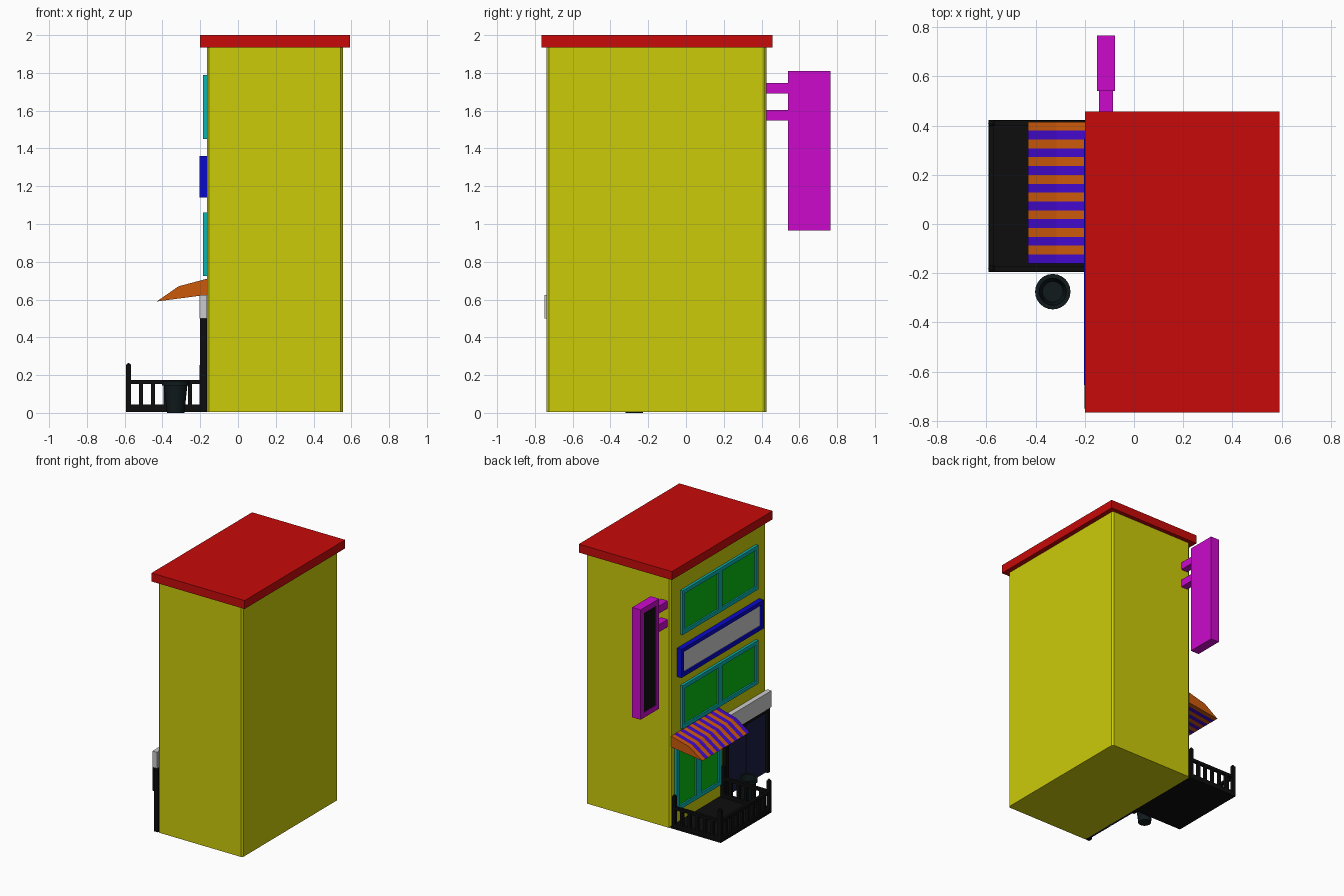
import bpy, bmesh, math

if "Cube" in bpy.data.objects:
    bpy.data.objects.remove(bpy.data.objects["Cube"])

WALL = -0.165          # x of the shop facade, which faces -x


def mat(name, r, g, b):
    m = bpy.data.materials.new(name)
    m.diffuse_color = (r, g, b, 1)
    m.use_nodes = True
    m.node_tree.nodes["Principled BSDF"].inputs["Base Color"].default_value = m.diffuse_color
    return m


YELLOW = mat("yellow", 0.6, 0.6, 0.003)
RED = mat("red", 0.57, 0.003, 0.003)
TEAL = mat("teal", 0.003, 0.45, 0.43)
GREEN = mat("green", 0.003, 0.52, 0.006)
BLUE = mat("blue", 0.003, 0.003, 0.6)
GREY = mat("grey", 0.7, 0.7, 0.7)
MAGENTA = mat("magenta", 0.6, 0.003, 0.6)
BLACK = mat("black", 0.004, 0.004, 0.004)
NAVY = mat("navy", 0.012, 0.012, 0.06)
ORANGE = mat("orange", 0.6, 0.1, 0.003)
PURPLE = mat("purple", 0.055, 0.003, 0.6)
BIN = mat("dark_teal", 0.005, 0.01, 0.012)


def finish(name, bm, *mats):
    bmesh.ops.recalc_face_normals(bm, faces=bm.faces)
    me = bpy.data.meshes.new(name)
    bm.to_mesh(me)
    bm.free()
    for m in mats:
        me.materials.append(m)
    ob = bpy.data.objects.new(name, me)
    bpy.context.collection.objects.link(ob)
    return ob


def add_box(bm, x0, x1, y0, y1, z0, z1):
    vs = bmesh.ops.create_cube(bm, size=1)["verts"]
    for v in vs:
        v.co = ((x0 + x1) / 2 + v.co.x * (x1 - x0),
                (y0 + y1) / 2 + v.co.y * (y1 - y0),
                (z0 + z1) / 2 + v.co.z * (z1 - z0))


def boxes(name, material, *dims):
    bm = bmesh.new()
    for d in dims:
        add_box(bm, *d)
    return finish(name, bm, material)


def framed(name, x0, x1, y0, y1, z0, z1, bar, frame_mat, panel_mat, mullion=0, recess=0.012):
    """Raised border facing -x with a recessed panel, optionally split in two."""
    parts = [(x0, x1, y0, y0 + bar, z0, z1), (x0, x1, y1 - bar, y1, z0, z1),
             (x0, x1, y0 + bar, y1 - bar, z0, z0 + bar),
             (x0, x1, y0 + bar, y1 - bar, z1 - bar, z1)]
    if mullion:
        c = (y0 + y1) / 2
        parts.append((x0, x1, c - mullion / 2, c + mullion / 2, z0 + bar, z1 - bar))
    boxes(name + "_frame", frame_mat, *parts)
    boxes(name + "_panel", panel_mat,
          (x0 + recess, x1, y0 + bar, y1 - bar, z0 + bar, z1 - bar))


# Building body with softened vertical corners
bm = bmesh.new()
add_box(bm, WALL, 0.555, -0.738, 0.425, 0.005, 1.935)
upright = [e for e in bm.edges if abs(e.verts[0].co.z - e.verts[1].co.z) > 1]
bmesh.ops.bevel(bm, geom=upright, offset=0.012, segments=1, affect='EDGES')
finish("building_body", bm, YELLOW)
boxes("roof_slab", RED, (-0.2, 0.592, -0.765, 0.457, 1.935, 2.0))

# Windows and wide facade sign
framed("upper_window", -0.185, WALL, -0.615, 0.305, 1.45, 1.79, 0.03, TEAL, GREEN, 0.045)
framed("middle_window", -0.185, WALL, -0.615, 0.305, 0.725, 1.06, 0.03, TEAL, GREEN, 0.045)
framed("patio_window", -0.185, WALL, -0.165, 0.375, 0.12, 0.61, 0.03, TEAL, GREEN, 0.06)
framed("facade_sign", -0.204, WALL, -0.655, 0.345, 1.14, 1.36, 0.03, BLUE, GREY)

# Hanging vertical sign on two brackets
boxes("hanging_sign_box", MAGENTA, (-0.138, -0.078, 0.54, 0.765, 0.965, 1.81))
framed("hanging_sign", -0.15, -0.138, 0.54, 0.765, 0.965, 1.81, 0.04, MAGENTA, BLACK, 0, 0.004)
boxes("sign_brackets", MAGENTA,
      *[(-0.142, -0.085, 0.42, 0.545, z, z + 0.057) for z in (1.547, 1.69)])

# Door: dark jambs, double leaves, header board
boxes("door_jambs", BLACK, (-0.2, WALL, -0.738, -0.708, 0.005, 0.5),
      (-0.2, WALL, -0.235, -0.205, 0.005, 0.5), (-0.2, WALL, -0.708, -0.235, 0.475, 0.5))
boxes("door_leaves", NAVY, (-0.182, WALL, -0.708, -0.476, 0.005, 0.475),
      (-0.182, WALL, -0.467, -0.235, 0.005, 0.475))
boxes("door_header", GREY, (-0.203, WALL, -0.75, -0.2, 0.5, 0.625))

# Striped awning: alternating colour bands along an extruded profile
PROFILE = [(-0.43, 0.59), (-0.315, 0.67), (WALL, 0.71), (WALL, 0.625)]
bm = bmesh.new()
y0, y1, count = -0.16, 0.415, 16
step = (y1 - y0) / count
rings = [[bm.verts.new((x, y0 + i * step, z)) for x, z in PROFILE] for i in range(count + 1)]
for i in range(count):
    for k in range(4):
        j = (k + 1) % 4
        f = bm.faces.new((rings[i][k], rings[i][j], rings[i + 1][j], rings[i + 1][k]))
        f.material_index = (i + 1) % 2
bm.faces.new(rings[0])
bm.faces.new(rings[-1])
finish("awning", bm, ORANGE, PURPLE)

# Patio floor and fence on three sides
XF, YA, YB = -0.579, -0.182, 0.41
boxes("patio_floor", BLACK, (-0.592, WALL, -0.195, 0.423, 0.005, 0.02))


def lerp(a, b, t):
    return a + (b - a) * t


bm = bmesh.new()
runs = [((XF, YA), (-0.19, YA), 6), ((XF, YB), (-0.19, YB), 6), ((XF, YA), (XF, YB), 9)]
for (xa, ya), (xb, yb), n in runs:
    for z0, z1 in ((0.015, 0.045), (0.153, 0.175)):
        add_box(bm, xa - 0.011, xb + 0.011, ya - 0.011, yb + 0.011, z0, z1)
    for i in range(1, n):
        x, y = lerp(xa, xb, i / n), lerp(ya, yb, i / n)
        add_box(bm, x - 0.011, x + 0.011, y - 0.011, y + 0.011, 0.04, 0.16)
finish("patio_fence", bm, BLACK)
# Round-topped corner posts
bm = bmesh.new()
for x in (XF, -0.19):
    for y in (YA, YB):
        add_box(bm, x - 0.013, x + 0.013, y - 0.013, y + 0.013, 0.005, 0.25)
        ball = bmesh.ops.create_uvsphere(bm, u_segments=8, v_segments=6, radius=0.0135)["verts"]
        for v in ball:
            v.co.x, v.co.y, v.co.z = v.co.x + x, v.co.y + y, v.co.z + 0.25
finish("fence_posts", bm, BLACK)

# Tapered bin: lathed profile with a rim and hollow inside
LATHE = [(0.046, 0.0), (0.062, 0.145), (0.072, 0.145), (0.072, 0.17), (0.055, 0.17), (0.042, 0.03)]
bm = bmesh.new()
N = 24
rings = [[bm.verts.new((-0.33 + r * math.cos(2 * math.pi * i / N),
                        -0.275 + r * math.sin(2 * math.pi * i / N), z))
          for i in range(N)] for r, z in LATHE]
for a, b in zip(rings, rings[1:]):
    for i in range(N):
        j = (i + 1) % N
        bm.faces.new((a[i], a[j], b[j], b[i]))
bm.faces.new(rings[0])
bm.faces.new(rings[-1])
ob = finish("litter_bin", bm, BIN)
bpy.context.view_layer.objects.active = ob
ob.select_set(True)
bpy.ops.object.shade_smooth_by_angle(angle=math.radians(35))
